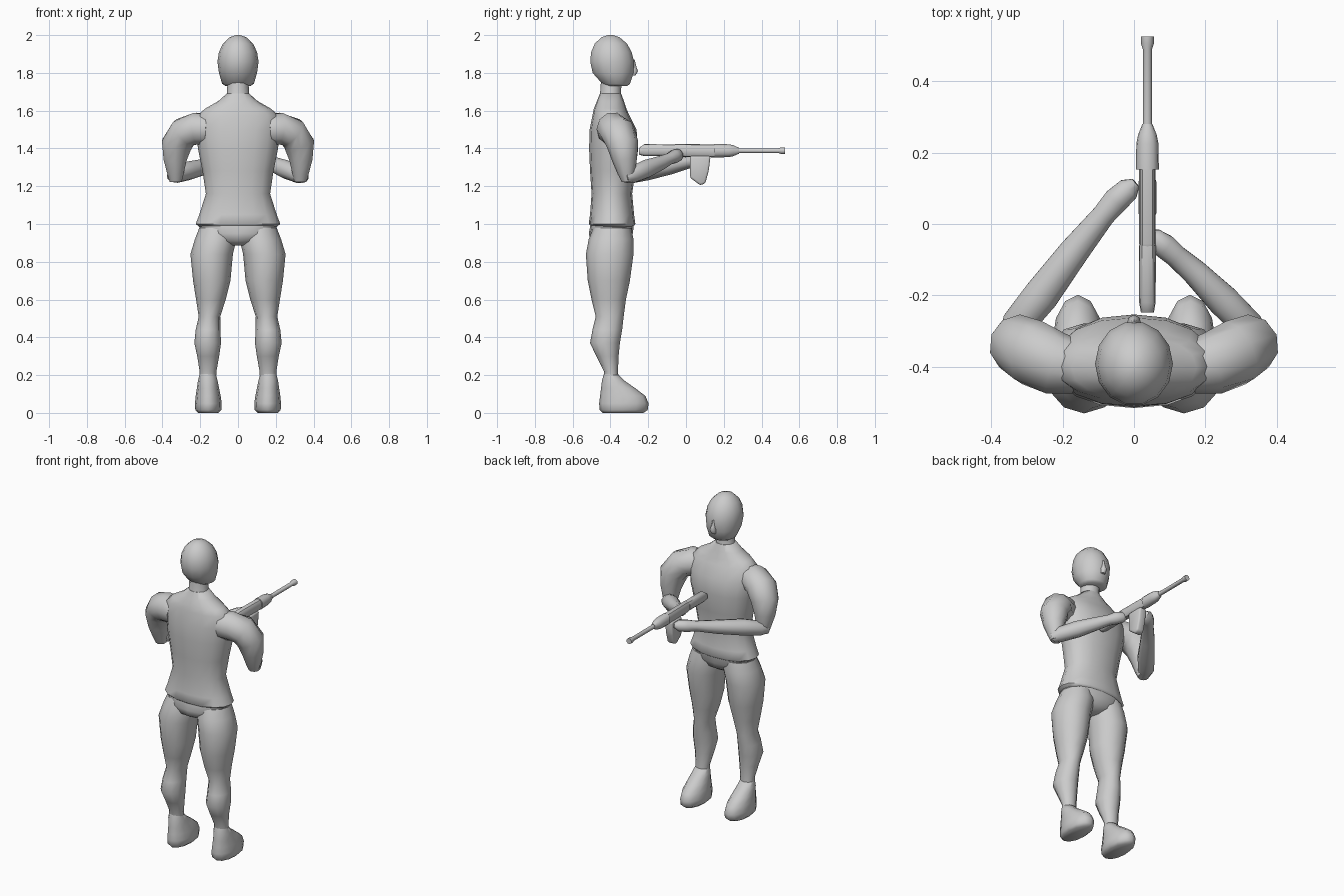
import bpy, bmesh, math
from mathutils import Vector


def finish(name, bm, angle=55):
    bmesh.ops.recalc_face_normals(bm, faces=bm.faces)
    me = bpy.data.meshes.new(name)
    bm.to_mesh(me)
    bm.free()
    ob = bpy.data.objects.new(name, me)
    bpy.context.collection.objects.link(ob)
    bpy.ops.object.select_all(action='DESELECT')
    ob.select_set(True)
    bpy.context.view_layer.objects.active = ob
    bpy.ops.object.shade_smooth_by_angle(angle=math.radians(angle))
    return ob


def loft(name, rings, seg=12, p=2.0, angle=55):
    """Skin closed rings given as (centre, half axis u, half axis v)."""
    bm = bmesh.new()
    loops = []
    for c, u, v in rings:
        loop = []
        for i in range(seg):
            a = 2 * math.pi * i / seg
            ca, sa = math.cos(a), math.sin(a)
            ca = math.copysign(abs(ca) ** (2 / p), ca)
            sa = math.copysign(abs(sa) ** (2 / p), sa)
            loop.append(bm.verts.new(c + u * ca + v * sa))
        loops.append(loop)
    for a, b in zip(loops, loops[1:]):
        for i in range(seg):
            j = (i + 1) % seg
            bm.faces.new((a[i], a[j], b[j], b[i]))
    bm.faces.new(loops[0])
    bm.faces.new(loops[-1])
    return finish(name, bm, angle)


def stack(name, rows, x=0, side=1, **kw):
    """Horizontal rings: (z, x min, x max, y min, y max)."""
    rings = []
    for z, x0, x1, y0, y1 in rows:
        rings.append((Vector((side * (x0 + x1) / 2, (y0 + y1) / 2, z)),
                      Vector(((x1 - x0) / 2, 0, 0)), Vector((0, (y1 - y0) / 2, 0))))
    return loft(name, rings, **kw)


def limb(name, pts, ref, side=1, **kw):
    """Tube along points (x, y, z, radius along ref, other radius)."""
    P = [Vector((side * q[0], q[1], q[2])) for q in pts]
    rings = []
    for i, q in enumerate(pts):
        t = (P[min(i + 1, len(P) - 1)] - P[max(i - 1, 0)]).normalized()
        r = Vector(ref)
        u = (r - t * r.dot(t)).normalized()
        rings.append((P[i], u * q[3], t.cross(u) * q[4]))
    return loft(name, rings, **kw)


def sym(rows):
    return [(z, -w, w, y0, y1) for z, w, y0, y1 in rows]


# Head, nose and neck
stack("head", sym([(1.73, .065, -.43, -.31), (1.742, .084, -.445, -.295), (1.80, .101, -.497, -.275),
                   (1.86, .109, -.51, -.272), (1.91, .101, -.505, -.285), (1.955, .08, -.485, -.31),
                   (1.988, .045, -.45, -.35), (2.0, .012, -.415, -.385)]), seg=14)
stack("nose", sym([(1.785, .016, -.30, -.268), (1.81, .02, -.30, -.254),
                   (1.83, .013, -.30, -.262), (1.87, .008, -.30, -.272)]), seg=8)
stack("neck", sym([(1.65, .075, -.465, -.33), (1.69, .058, -.455, -.345), (1.76, .056, -.45, -.34)]))

# Torso with shirt hem
stack("torso", sym([(.985, .205, -.50, -.28), (1.0, .224, -.515, -.268), (1.05, .205, -.508, -.275),
                    (1.16, .170, -.50, -.285), (1.28, .188, -.508, -.268), (1.40, .212, -.513, -.253),
                    (1.50, .222, -.51, -.262), (1.575, .215, -.495, -.30), (1.61, .175, -.488, -.315),
                    (1.65, .105, -.472, -.328), (1.69, .06, -.456, -.343)]), seg=16, p=2.2)

# Hips
stack("hips", sym([(.885, .05, -.46, -.34), (.91, .13, -.505, -.30), (.95, .198, -.515, -.282),
                   (1.0, .208, -.505, -.275)]), seg=16, p=2.2)

# Legs and feet
for side, label in ((-1, "left"), (1, "right")):
    stack(label + "_leg", [(.17, .117, .205, -.435, -.355), (.22, .114, .203, -.435, -.36),
                           (.30, .100, .216, -.475, -.357), (.37, .090, .231, -.508, -.35),
                           (.44, .093, .224, -.495, -.338), (.51, .094, .208, -.478, -.33),
                           (.60, .065, .222, -.50, -.318), (.70, .04, .238, -.52, -.297),
                           (.84, .027, .252, -.53, -.278), (.92, .008, .228, -.515, -.278),
                           (.98, .01, .205, -.49, -.29)], side=side)
    stack(label + "_foot", [(0, .105, .212, -.44, -.225), (.015, .088, .226, -.457, -.203),
                            (.05, .086, .228, -.46, -.198), (.09, .092, .224, -.455, -.215),
                            (.13, .100, .218, -.45, -.268), (.17, .108, .212, -.445, -.325),
                            (.205, .117, .203, -.435, -.362)], side=side)

    # Upper arms
    limb(label + "_upper_arm", [(.16, -.40, 1.50, .075, .085), (.22, -.39, 1.505, .088, .088),
                                (.285, -.36, 1.485, .095, .084), (.325, -.335, 1.42, .084, .084),
                                (.333, -.325, 1.34, .066, .064), (.331, -.315, 1.27, .047, .046),
                                (.33, -.31, 1.225, .03, .034)], (0, 1, 0), side=side, seg=10)

# Forearms and hands
limb("left_forearm", [(-.345, -.325, 1.25, .03, .035), (-.325, -.28, 1.262, .045, .048),
                      (-.26, -.20, 1.282, .05, .052), (-.17, -.08, 1.305, .042, .044),
                      (-.085, .025, 1.328, .031, .034), (-.05, .066, 1.335, .037, .038),
                      (-.015, .098, 1.34, .034, .034), (.005, .115, 1.342, .015, .015)], (0, 0, 1), seg=10)
limb("right_forearm", [(.345, -.325, 1.245, .03, .035), (.32, -.285, 1.26, .045, .045),
                       (.25, -.215, 1.29, .05, .047), (.17, -.135, 1.322, .039, .038),
                       (.115, -.088, 1.345, .031, .033), (.085, -.062, 1.357, .037, .036),
                       (.055, -.04, 1.365, .033, .03), (.035, -.03, 1.368, .015, .015)], (0, 0, 1), seg=10)

# Rifle body, fore-end and barrel, all along y
GX = .0375


def gun_part(name, rows, **kw):
    loft(name, [(Vector((GX, y, z)), Vector((w, 0, 0)), Vector((0, 0, h))) for y, z, w, h in rows], **kw)


gun_part("stock", [(-.248, 1.385, .018, .018), (-.22, 1.391, .023, .032),
                   (-.06, 1.391, .024, .03)], p=2.8, angle=40)
gun_part("receiver", [(-.065, 1.39, .021, .03), (-.055, 1.39, .023, .034), (.16, 1.387, .023, .034)],
         p=2.8, angle=40)
gun_part("fore_end", [(.152, 1.388, .032, .036), (.225, 1.388, .031, .034), (.25, 1.388, .026, .029),
                      (.28, 1.388, .014, .016)], p=2.2, angle=40)
gun_part("barrel", [(.27, 1.388, .013, .013), (.49, 1.388, .013, .013), (.505, 1.388, .018, .018),
                    (.525, 1.388, .018, .018)], angle=40)

# Magazine: bevelled side profile extruded across x
bm = bmesh.new()
prof = [(.02, 1.36), (.13, 1.36), (.12, 1.28), (.102, 1.215), (.075, 1.205), (.022, 1.245)]
face = bm.faces.new([bm.verts.new((GX - .025, y, z)) for y, z in prof])
ext = bmesh.ops.extrude_face_region(bm, geom=[face])
bmesh.ops.translate(bm, vec=(.05, 0, 0), verts=[v for v in ext["geom"] if isinstance(v, bmesh.types.BMVert)])
bmesh.ops.bevel(bm, geom=bm.edges[:], offset=.01, segments=2, affect='EDGES', profile=.5)
finish("magazine", bm)
